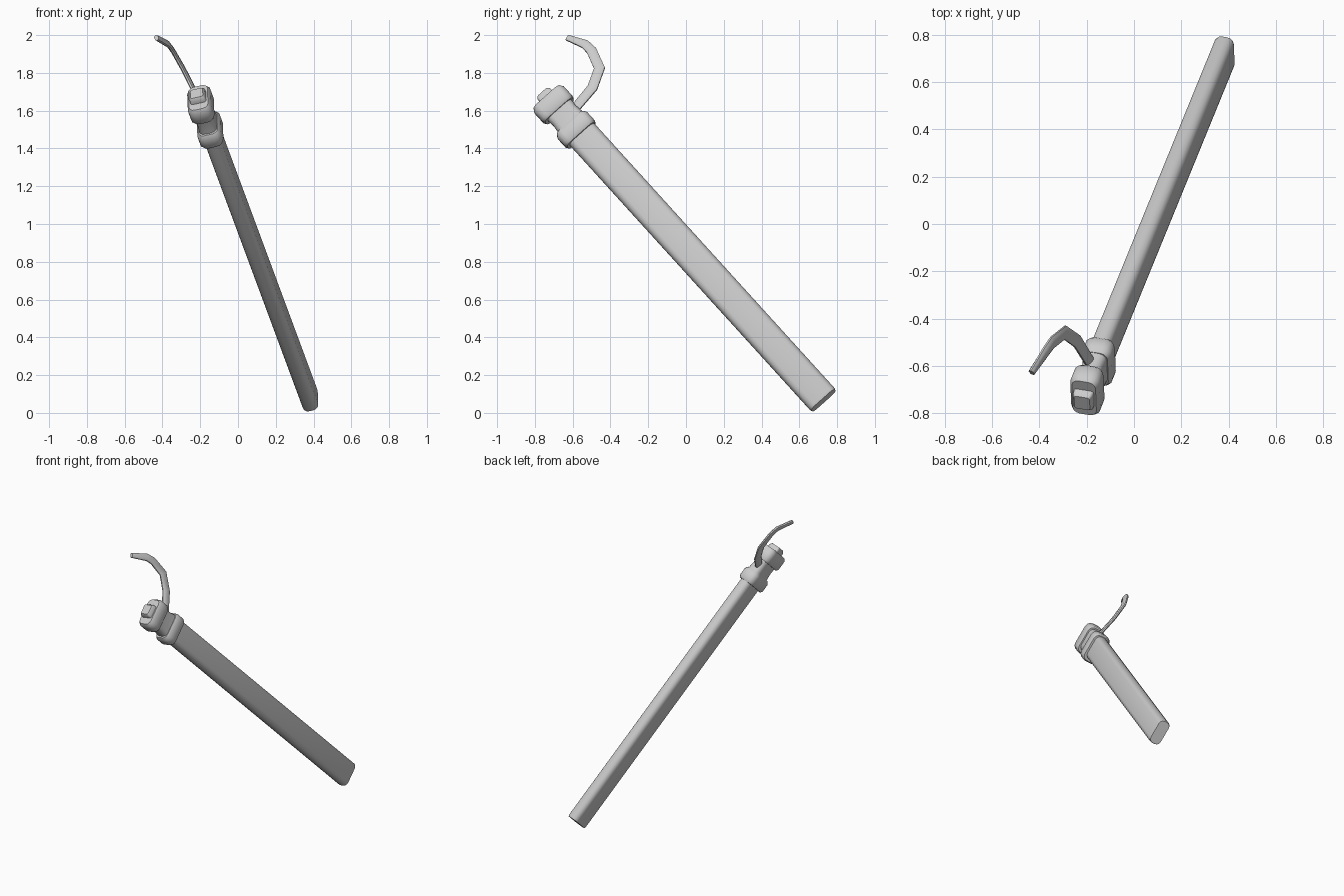
import bpy, bmesh, math
from mathutils import Vector

if "Cube" in bpy.data.objects:
    bpy.data.objects.remove(bpy.data.objects["Cube"])

# Local frame of the leaning object: D along its length, W wide way, T thin way
BASE = Vector((0.385, 0.728, 0.066))
D = Vector((-0.53, -1.297, 1.429)).normalized()
W = Vector((-0.03, 0.743, 0.669))
W = (W - D * W.dot(D)).normalized()
T = D.cross(W)


def section(hw, ht, r, steps=3):
    """Rounded rectangle as (w, t) pairs."""
    pts = []
    for k, (sw, st) in enumerate([(1, 1), (-1, 1), (-1, -1), (1, -1)]):
        for i in range(steps + 1):
            a = math.pi / 2 * (k + i / steps)
            pts.append((sw * (hw - r) + r * math.cos(a), st * (ht - r) + r * math.sin(a)))
    return pts


def skin(name, rings, angle=40):
    """Join matching rings of points into a closed solid."""
    bm = bmesh.new()
    loops = [[bm.verts.new(p) for p in ring] for ring in rings]
    n = len(loops[0])
    for a, b in zip(loops, loops[1:]):
        for i in range(n):
            j = (i + 1) % n
            bm.faces.new((a[i], a[j], b[j], b[i]))
    bm.faces.new(loops[0][::-1])
    bm.faces.new(loops[-1])
    bmesh.ops.recalc_face_normals(bm, faces=bm.faces)
    mesh = bpy.data.meshes.new(name)
    bm.to_mesh(mesh)
    bm.free()
    ob = bpy.data.objects.new(name, mesh)
    bpy.context.collection.objects.link(ob)
    bpy.ops.object.select_all(action='DESELECT')
    ob.select_set(True)
    bpy.context.view_layer.objects.active = ob
    bpy.ops.object.shade_smooth_by_angle(angle=math.radians(angle))
    return ob


def stack(name, profile, offset=0.0):
    """Rings of (distance along D, half width, half thickness, corner radius)."""
    rings = [[BASE + D * u + W * (w + offset) + T * t for w, t in section(hw, ht, r)]
             for u, hw, ht, r in profile]
    return skin(name, rings)


# Long flat shaft
stack("shaft", [(0, 0.083, 0.039, 0.030), (0.012, 0.087, 0.043, 0.034),
                (1.99, 0.087, 0.043, 0.034)])

# Collar and head are the same swollen band; the grip sits between them
for name, u0, u1 in (("collar", 1.97, 2.06), ("head", 2.15, 2.25)):
    stack(name, [(u0, 0.096, 0.056, 0.035), (u0 + 0.015, 0.105, 0.064, 0.04),
                 (u1 - 0.02, 0.105, 0.064, 0.04), (u1, 0.092, 0.052, 0.03)], -0.006)
stack("grip", [(2.04, 0.088, 0.050, 0.035), (2.11, 0.080, 0.046, 0.032),
               (2.17, 0.085, 0.048, 0.034)], -0.002)

# Raised button on the end of the head
stack("button", [(2.24, 0.046, 0.044, 0.012), (2.27, 0.044, 0.042, 0.012),
                 (2.284, 0.034, 0.034, 0.010)], -0.006)

# Curling flat ribbon
path = [Vector(p) for p in ((-0.185, -0.585, 1.615), (-0.24, -0.495, 1.722),
                            (-0.292, -0.458, 1.825), (-0.345, -0.50, 1.918),
                            (-0.37, -0.535, 1.952), (-0.432, -0.628, 1.986))]
half = [0.026, 0.028, 0.029, 0.027, 0.025, 0.016]
N = Vector((0.83, -0.15, 0.54)).normalized()
rings = []
for i, p in enumerate(path):
    tangent = (path[min(i + 1, 5)] - path[max(i - 1, 0)]).normalized()
    side = tangent.cross(N).normalized()
    rings.append([p + side * half[i] * a + N * 0.011 * b
                  for a, b in ((1, 0.4), (0.6, 1), (-0.6, 1), (-1, 0.4),
                               (-1, -0.4), (-0.6, -1), (0.6, -1), (1, -0.4))])
skin("ribbon", rings)
